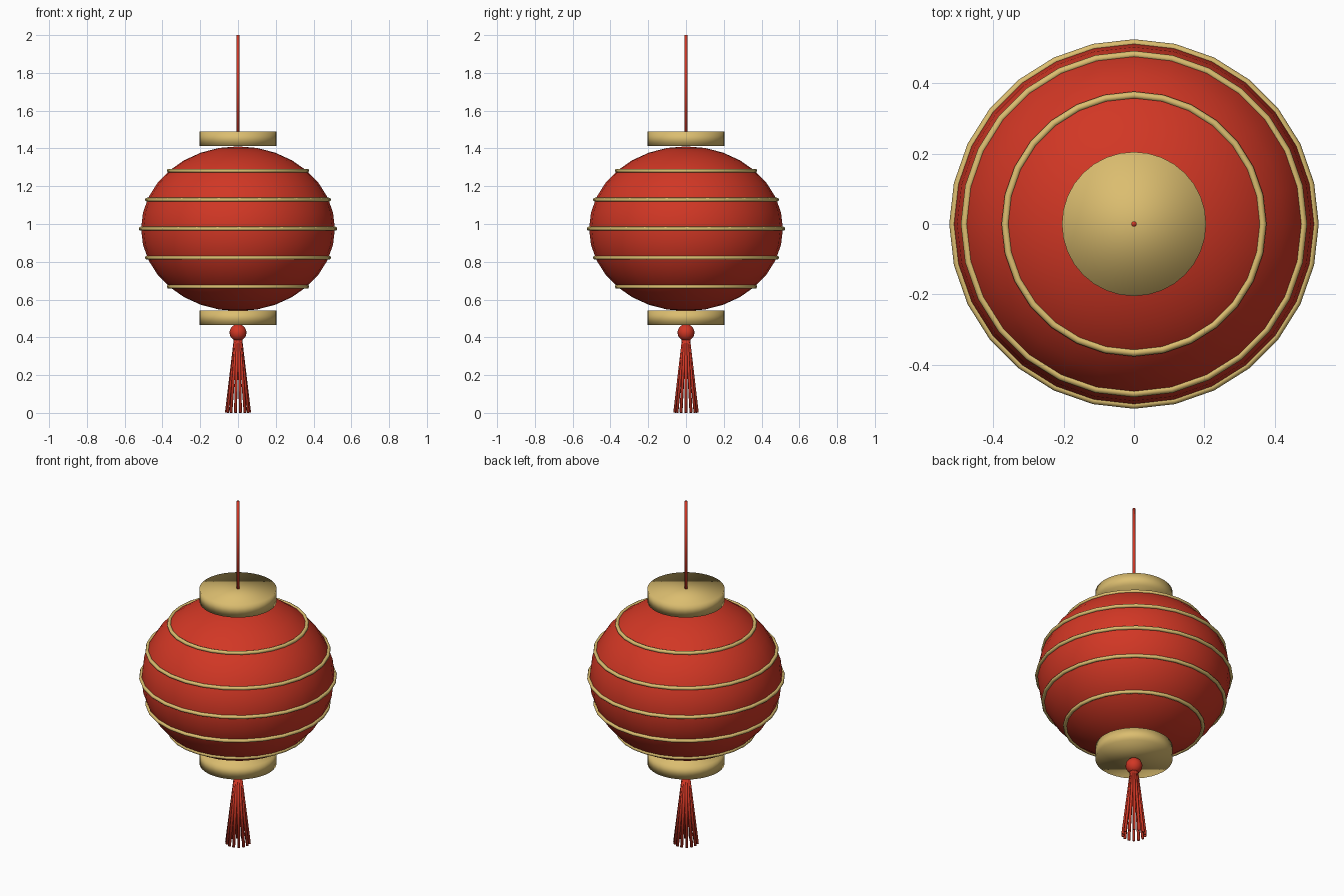
import bpy, math
from mathutils import Vector

if "Cube" in bpy.data.objects:
    bpy.data.objects.remove(bpy.data.objects["Cube"])

def material(name, color):
    m = bpy.data.materials.new(name)
    m.diffuse_color = (*color, 1)
    m.use_nodes = True
    m.node_tree.nodes["Principled BSDF"].inputs["Base Color"].default_value = m.diffuse_color
    return m

RED = material("lantern red", (0.64, 0.038, 0.018))
GOLD = material("pale gold", (0.71, 0.51, 0.16))

def finish(name, mat):
    ob = bpy.context.object
    ob.name = name
    ob.data.materials.append(mat)
    bpy.ops.object.shade_smooth()
    return ob

def rod(name, a, b, r, mat, sides=8):
    a, b = Vector(a), Vector(b)
    bpy.ops.mesh.primitive_cylinder_add(vertices=sides, radius=r, depth=(b - a).length,
                                        location=(a + b) / 2)
    bpy.context.object.rotation_euler = (b - a).to_track_quat('Z', 'Y').to_euler()
    return finish(name, mat)

CZ, RX, RZ = 0.975, 0.513, 0.436

# squashed paper body
bpy.ops.mesh.primitive_uv_sphere_add(segments=28, ring_count=16, radius=1, location=(0, 0, CZ))
bpy.context.object.scale = (RX, RX, RZ)
finish("lantern_body", RED)

# hoops around the body
for i in range(-2, 3):
    dz = i * 0.1535
    r = RX * math.sqrt(1 - (dz / RZ) ** 2) + 0.002
    bpy.ops.mesh.primitive_torus_add(major_radius=r, minor_radius=0.0105, major_segments=28,
                                     minor_segments=8, location=(0, 0, CZ + dz))
    finish(f"hoop_{i + 3}", GOLD)

# end caps
rod("top_cap", (0, 0, 1.414), (0, 0, 1.489), 0.205, GOLD, 32)
rod("bottom_cap", (0, 0, 0.466), (0, 0, 0.541), 0.205, GOLD, 32)

# hanging cord
rod("hanging_cord", (0, 0, 1.47), (0, 0, 2.0), 0.008, RED)

# bead and tassel strands
bpy.ops.mesh.primitive_uv_sphere_add(segments=16, ring_count=10, radius=0.045, location=(0, 0, 0.425))
finish("tassel_bead", RED)
N = 14
for i in range(N):
    t = 2 * math.pi * i / N
    c, s = math.cos(t), math.sin(t)
    rod(f"tassel_strand_{i + 1}", (0.012 * c, 0.012 * s, 0.41),
        (0.061 * c, 0.061 * s, 0.001), 0.008, RED, 6)
